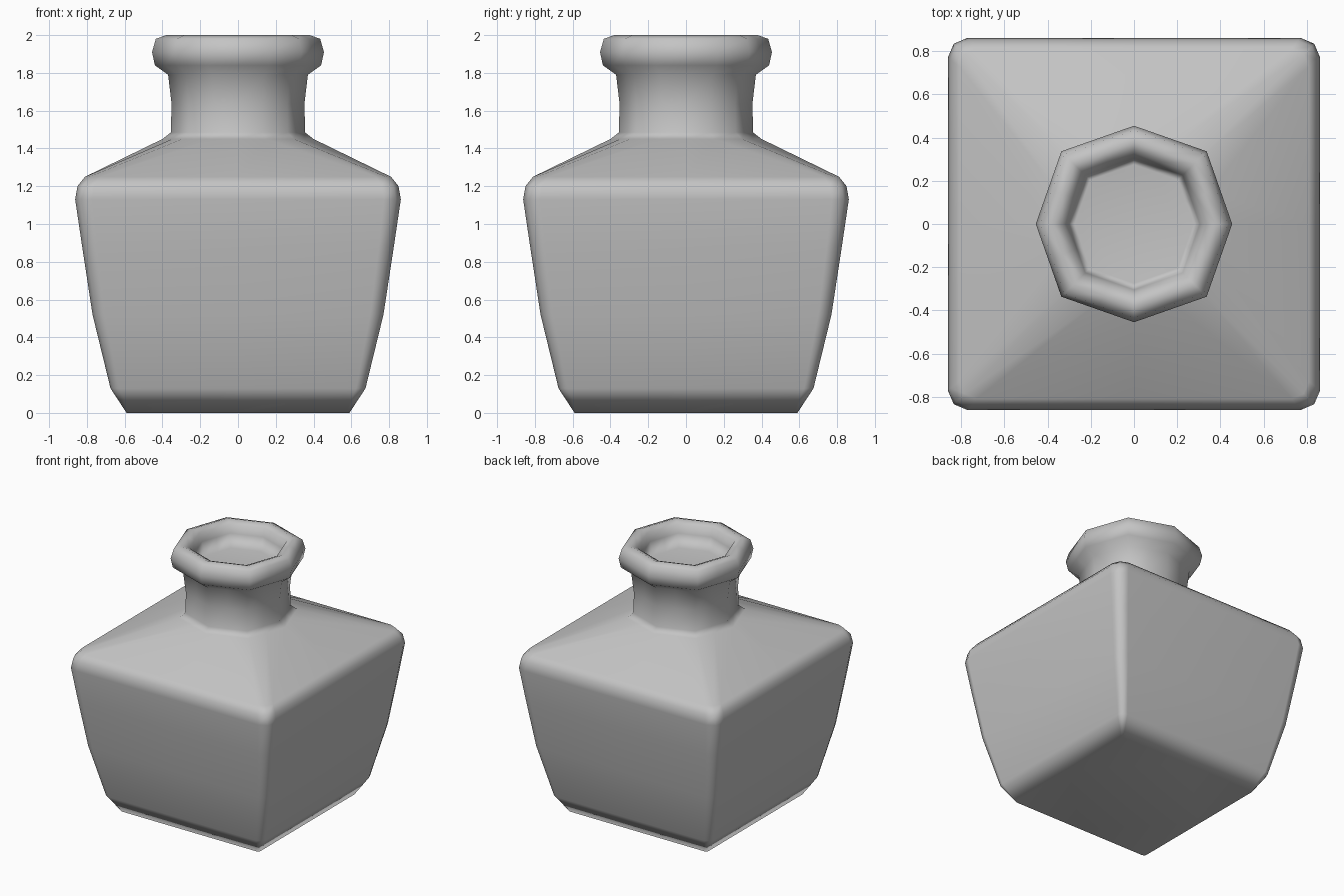
import bpy, bmesh
from mathutils import Matrix

if "Cube" in bpy.data.objects:
    bpy.data.objects.remove(bpy.data.objects["Cube"], do_unlink=True)

grey = bpy.data.materials.new("plain grey")
grey.use_nodes = True
colour = (0.55, 0.55, 0.55, 1)
grey.diffuse_color = colour
grey.node_tree.nodes["Principled BSDF"].inputs["Base Color"].default_value = colour


def four_sides(quarter):
    """Repeat a quarter outline around the upright axis."""
    return [(x * c - y * s, x * s + y * c)
            for c, s in ((1, 0), (0, 1), (-1, 0), (0, -1)) for x, y in quarter]


def square(h, cut):
    """Rounded square outline with a midpoint on each side."""
    k = h - 0.3 * cut
    return four_sides([(h, 0), (h, h - cut), (k, k), (h - cut, h)])


def octagon(r):
    """Octagon outline, with points halfway along its edges."""
    d = 0.74 * r
    a, b = (r + d) / 2, d / 2
    return four_sides([(r, 0), (a, b), (d, d), (b, a)])


# Square body: half width, corner cut, height
body = [(0.59, 0.02, 0), (0.675, 0.05, 0.13), (0.77, 0.07, 0.52),
        (0.825, 0.08, 0.88), (0.862, 0.09, 1.13), (0.85, 0.09, 1.2),
        (0.81, 0.08, 1.25)]
# Neck, lip and mouth: radius, height
neck = [(0.40, 1.45), (0.355, 1.485), (0.352, 1.64), (0.37, 1.79),
        (0.44, 1.84), (0.455, 1.91), (0.435, 1.98), (0.38, 2.0),
        (0.33, 1.98), (0.305, 1.92), (0.275, 1.82)]
outlines = [(square(h, c), z) for h, c, z in body]
outlines += [(octagon(r), z) for r, z in neck]

# Loft the whole bottle through its outlines
bm = bmesh.new()
rings = [[bm.verts.new((x, y, z)) for x, y in pts] for pts, z in outlines]
for low, high in zip(rings, rings[1:]):
    n = len(low)
    for i in range(n):
        j = (i + 1) % n
        bm.faces.new((low[i], low[j], high[j], high[i]))

# Base and the floor of the mouth
bm.faces.new(rings[0][::-1])
bm.faces.new(rings[-1])
for face in bm.faces:
    face.smooth = True

mesh = bpy.data.meshes.new("bottle")
bm.to_mesh(mesh)
bm.free()
mesh.materials.append(grey)
bottle = bpy.data.objects.new("bottle", mesh)
bpy.context.collection.objects.link(bottle)

# Keep the broad panels flat and the rounded edges soft
weighted = bottle.modifiers.new("soft edges", "WEIGHTED_NORMAL")
weighted.weight = 50
